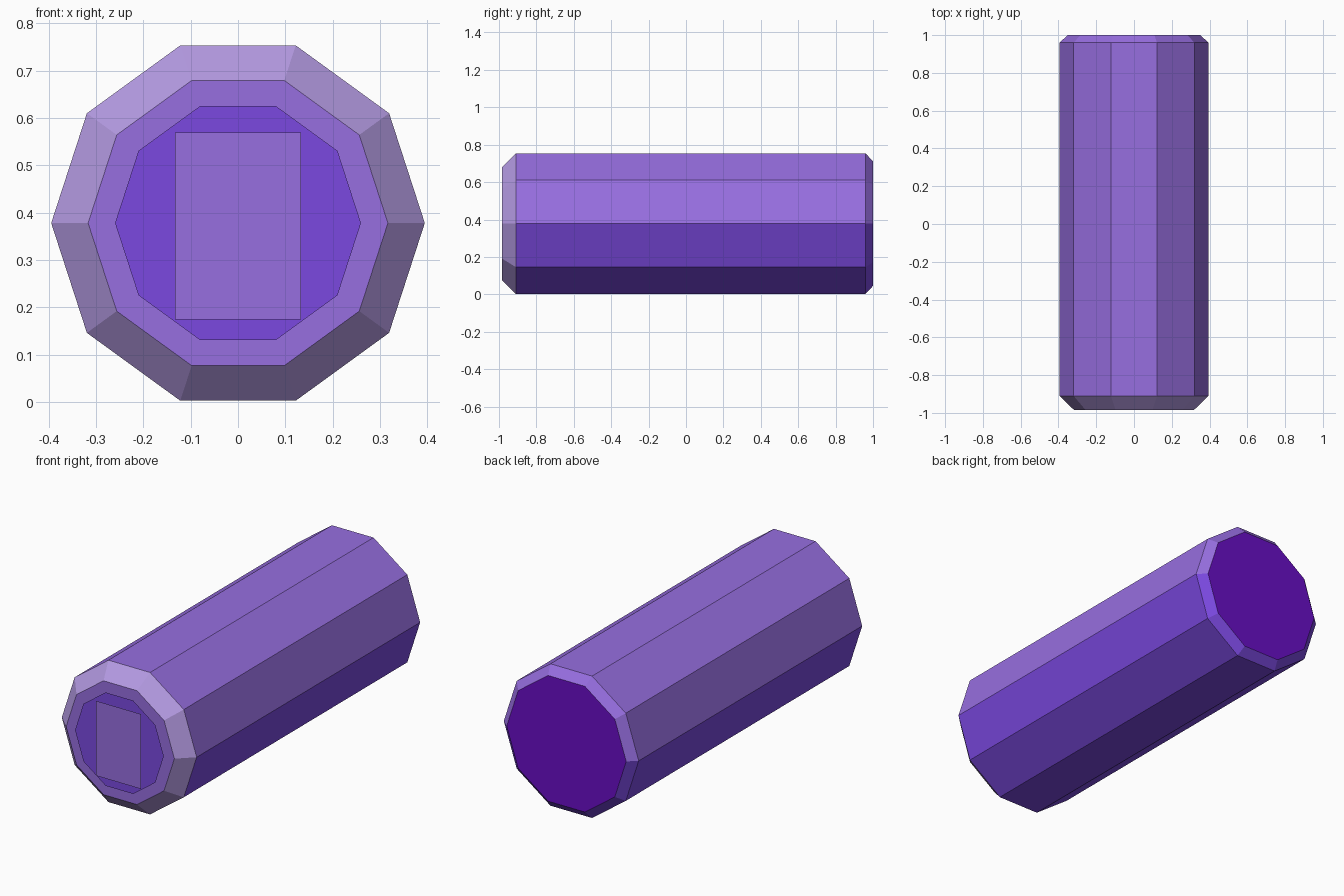
import bpy, bmesh, math

if "Cube" in bpy.data.objects:
    bpy.data.objects.remove(bpy.data.objects["Cube"])

ZC = 0.378  # height of the tube axis


def material(name, rgb):
    lin = [(c / 255 / 12.92) if c < 11 else ((c / 255 + 0.055) / 1.055) ** 2.4 for c in rgb]
    m = bpy.data.materials.new(name)
    m.diffuse_color = (*lin, 1)
    m.use_nodes = True
    m.node_tree.nodes["Principled BSDF"].inputs["Base Color"].default_value = m.diffuse_color
    return m


light = material("light purple", (151, 110, 224))
deep = material("deep violet", (123, 73, 224))
pale = material("pale lavender", (180, 154, 226))
dark = material("dark indigo", (105, 14, 197))


def decagon(bm, r, y):
    return [bm.verts.new((r * math.cos(i * math.tau / 10), y,
                          ZC + r * math.sin(i * math.tau / 10))) for i in range(10)]


def finish(bm, name, mats):
    me = bpy.data.meshes.new(name)
    bm.to_mesh(me)
    bm.free()
    for m in mats:
        me.materials.append(m)
    ob = bpy.data.objects.new(name, me)
    bpy.context.collection.objects.link(ob)
    return ob


# ten-sided tube with chamfered ends: (radius, y) rings from front to back
bm = bmesh.new()
rings = [decagon(bm, r, y) for r, y in
         [(0.317, -0.985), (0.395, -0.91), (0.395, 0.96), (0.35, 1.0)]]
for k, (a, b) in enumerate(zip(rings, rings[1:])):
    for i in range(10):
        j = (i + 1) % 10
        f = bm.faces.new((a[i], a[j], b[j], b[i]))
        # front chamfer is pale; the rest is light above, deep below
        f.material_index = 2 if k == 0 else (0 if i < 5 else 1)
bm.faces.new(rings[0]).material_index = 0
bm.faces.new(rings[-1]).material_index = 3
bmesh.ops.recalc_face_normals(bm, faces=bm.faces)
finish(bm, "tube_body", [light, deep, pale, dark])

# thin decagonal panel on the front end
bm = bmesh.new()
bm.faces.new(decagon(bm, 0.26, -0.992))
bmesh.ops.recalc_face_normals(bm, faces=bm.faces)
for f in bm.faces:
    f.normal_update()
    if f.normal.y > 0:
        f.normal_flip()
finish(bm, "front_panel", [deep])

# rectangular label plate floating just in front of the panel
bm = bmesh.new()
bm.faces.new([bm.verts.new((x, -1.0, z)) for x, z in
              [(-0.133, 0.174), (0.133, 0.174), (0.133, 0.57), (-0.133, 0.57)]])
finish(bm, "front_plate", [light])
